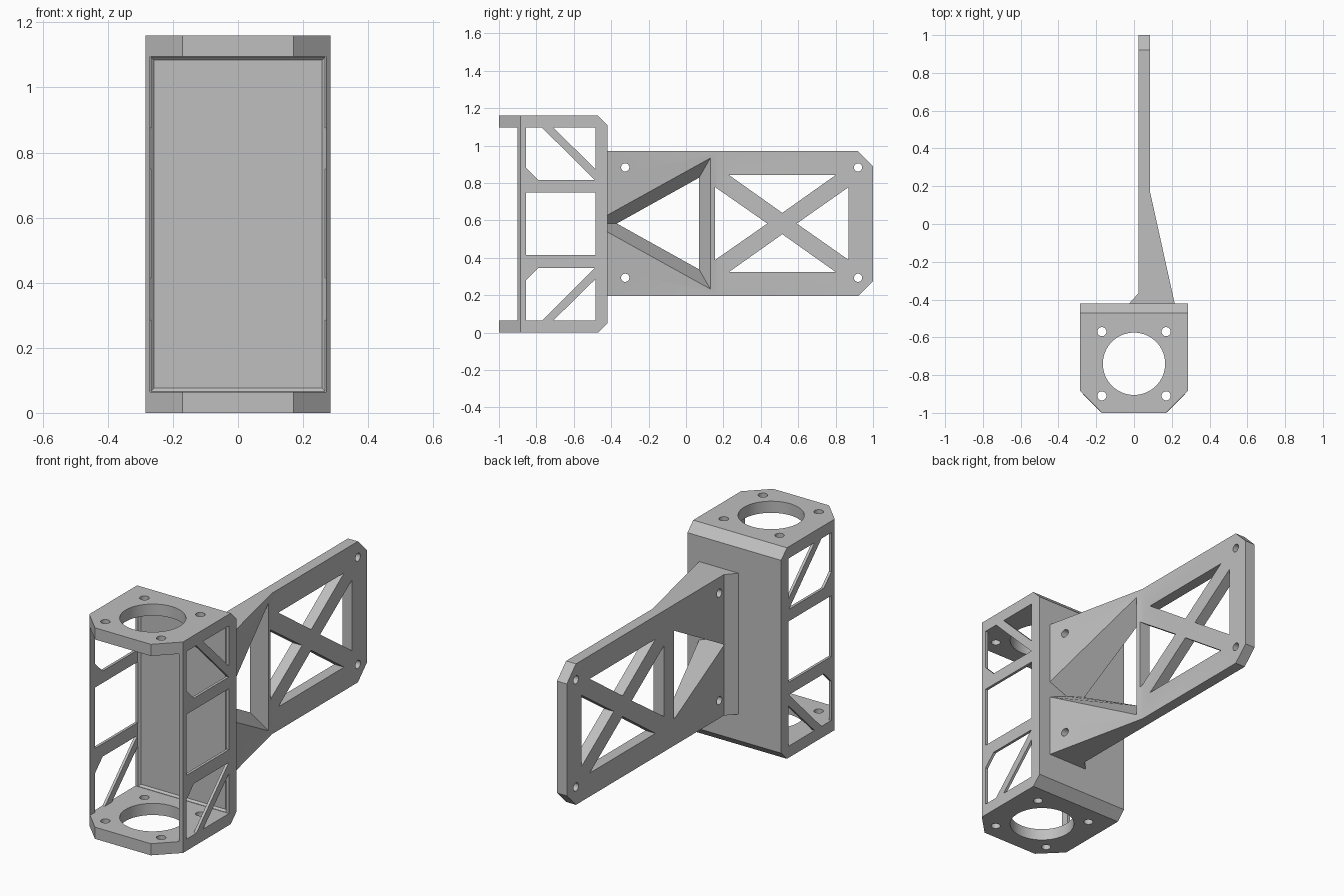
import bpy, bmesh, math

cube = bpy.data.objects.get("Cube")
if cube:
    bpy.data.objects.remove(cube)

grey = bpy.data.materials.new("plain grey")
grey.use_nodes = True
COLOUR = (0.52, 0.52, 0.52, 1)
grey.diffuse_color = COLOUR
grey.node_tree.nodes["Principled BSDF"].inputs["Base Color"].default_value = COLOUR

MID = 0.58          # mid height of the motor cage
ARM_MID = 0.583     # mid height of the arm


def loft(name, rings):
    """Closed solid through matching rings of 3D points."""
    bm = bmesh.new()
    loops = [[bm.verts.new(p) for p in ring] for ring in rings]
    n = len(loops[0])
    for a, b in zip(loops, loops[1:]):
        for i in range(n):
            j = (i + 1) % n
            bm.faces.new((a[i], a[j], b[j], b[i]))
    bm.faces.new(loops[0])
    bm.faces.new(loops[-1])
    bmesh.ops.recalc_face_normals(bm, faces=bm.faces)
    mesh = bpy.data.meshes.new(name)
    bm.to_mesh(mesh)
    bm.free()
    obj = bpy.data.objects.new(name, mesh)
    bpy.context.collection.objects.link(obj)
    mesh.materials.append(grey)
    return obj


def prism_x(name, pts, lo=-0.5, hi=0.5):
    return loft(name, [[(x, y, z) for y, z in pts] for x in (lo, hi)])


def prism_z(name, pts, lo=-0.2, hi=1.4):
    return loft(name, [[(x, y, z) for x, y in pts] for z in (lo, hi)])


def circle(u, v, r, n=32):
    return [(u + r * math.cos(math.tau * i / n), v + r * math.sin(math.tau * i / n))
            for i in range(n)]


def flip(pts, mid):
    return [(y, 2 * mid - z) for y, z in pts]


def combine(target, tool, operation="DIFFERENCE"):
    mod = target.modifiers.new("shape", "BOOLEAN")
    mod.operation = operation
    mod.solver = "EXACT"
    mod.object = tool
    bpy.context.view_layer.objects.active = target
    bpy.ops.object.modifier_apply(modifier=mod.name)
    bpy.data.objects.remove(tool)


def finish(obj):
    bpy.ops.object.select_all(action="DESELECT")
    obj.select_set(True)
    bpy.context.view_layer.objects.active = obj
    bpy.ops.object.shade_smooth_by_angle(angle=math.radians(25))


# Motor cage: side profile with bevelled rear edges
cage = prism_x("motor_cage", [(-1, 0), (-0.47, 0), (-0.42, 0.05), (-0.42, 1.11),
                              (-0.47, 1.16), (-1, 1.16)], -0.285, 0.285)

# Clipped front corners
combine(cage, prism_z("corner_clip", [(-0.17, -1), (0.17, -1), (0.285, -0.885), (0.285, -0.4),
                                      (-0.285, -0.4), (-0.285, -0.885)]), "INTERSECT")


# Hollow interior, with a small bevel around the back wall
def rect(y, w, h):
    return [(-w, y, MID - h), (w, y, MID - h), (w, y, MID + h), (-w, y, MID + h)]


combine(cage, loft("interior", [rect(-1.1, 0.27, 0.516), rect(-0.487, 0.27, 0.516),
                                rect(-0.475, 0.258, 0.504)]))

# Side windows: square middle, braced top and bottom
combine(cage, prism_x("middle_window", [(-0.855, 0.415), (-0.485, 0.415),
                                        (-0.485, 0.75), (-0.855, 0.75)]))
brace_windows = [
    [(-0.71, 1.096), (-0.485, 1.096), (-0.485, 0.875)],
    [(-0.855, 1.096), (-0.77, 1.096), (-0.487, 0.815), (-0.79, 0.815), (-0.855, 0.88)],
]
for pts in brace_windows:
    combine(cage, prism_x("brace_window", pts))
    combine(cage, prism_x("brace_window", flip(pts, MID)))

# Shaft opening and screw holes in both end plates
combine(cage, prism_z("shaft_hole", circle(0, -0.74, 0.165, 64)))
for sx in (-1, 1):
    for y in (-0.57, -0.91):
        combine(cage, prism_z("screw_hole", circle(sx * 0.17, y, 0.024)))
finish(cage)

# Arm: plan outline that thickens into a wedge and flares at the root
arm = prism_z("mounting_arm", [(-0.025, -0.42), (0.215, -0.42), (0.085, 0.17), (0.085, 1),
                               (0.025, 1), (0.025, -0.365)], 0.195, 0.97)
combine(arm, prism_x("end_clip", [(-0.6, 0), (0.83, 0.105), (1, 0.275), (1, 0.89),
                                  (0.83, 1.06), (-0.6, 1.2)]), "INTERSECT")


# Funnel-shaped triangular opening through the wedge
def slope_x(y):
    return 0.085 + (0.17 - y) * 0.13 / 0.59


inner = [(-0.37, ARM_MID), (0.07, ARM_MID + 0.245), (0.07, ARM_MID - 0.245)]
outer = [(-0.502, ARM_MID), (0.13, ARM_MID + 0.35), (0.13, ARM_MID - 0.35)]
combine(arm, loft("wedge_opening", [
    [(-0.1, y, z) for y, z in inner],
    [(0.025, y, z) for y, z in inner],
    [(slope_x(y), y, z) for y, z in outer],
    [(0.4, y, z) for y, z in outer]]))

# Cross-braced lattice
top_gap = [(0.23, 0.842), (0.8, 0.842), (0.515, 0.64)]
for pts in (top_gap, flip(top_gap, ARM_MID),
            [(0.155, 0.778), (0.155, 0.388), (0.435, ARM_MID)],
            [(0.87, 0.778), (0.87, 0.388), (0.592, ARM_MID)]):
    combine(arm, prism_x("lattice_gap", pts))

# Bolt holes
for y in (-0.325, 0.92):
    for z in (0.293, 0.883):
        combine(arm, prism_x("bolt_hole", circle(y, z, 0.022)))
finish(arm)
